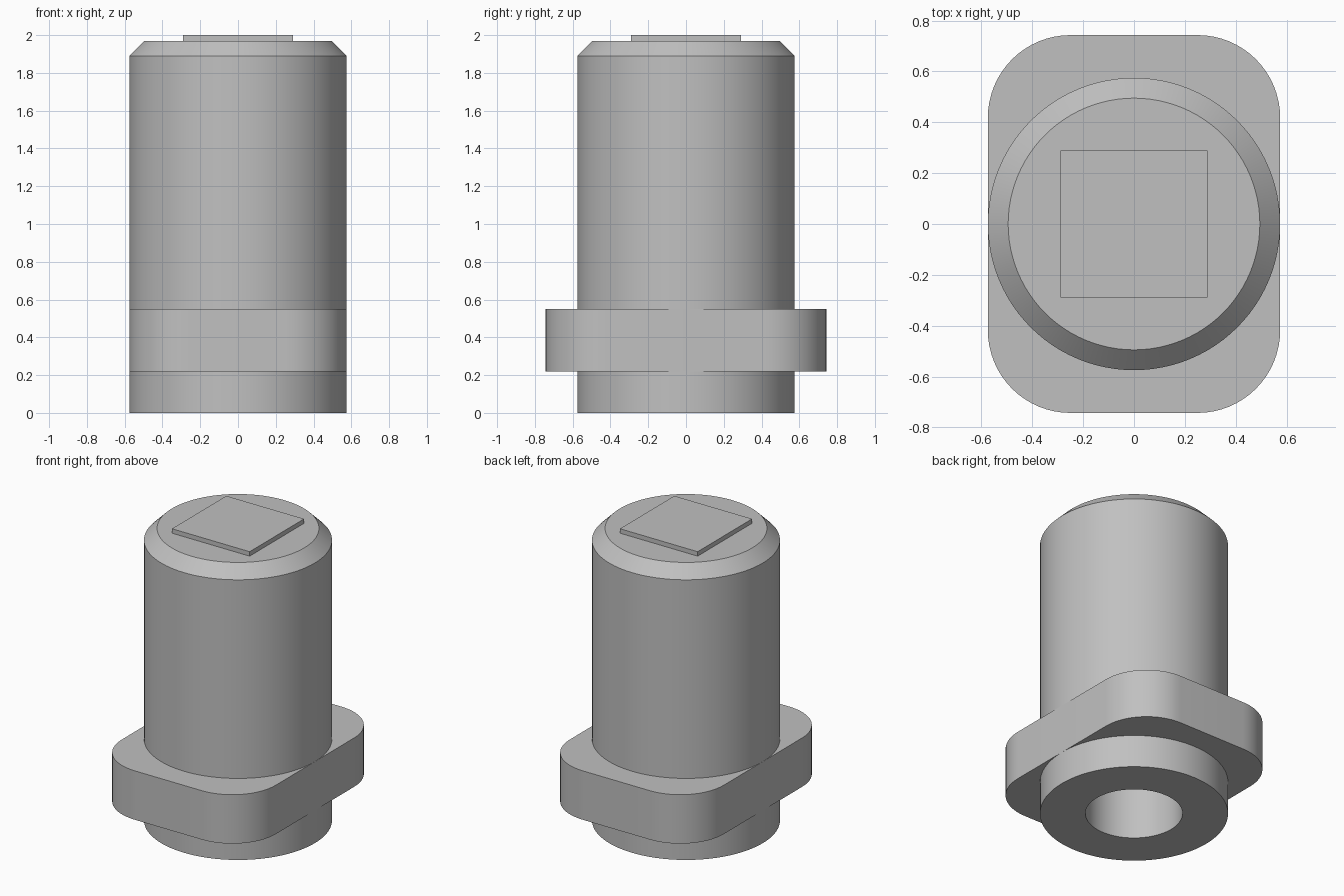
import bpy, bmesh, math
from mathutils import Vector, Matrix

cube = bpy.data.objects.get("Cube")
if cube:
    bpy.data.objects.remove(cube, do_unlink=True)

SEGMENTS = 96
RADIUS, BORE = 0.575, 0.297

grey = bpy.data.materials.new("plain grey")
grey.use_nodes = True
colour = (0.53, 0.53, 0.53, 1)
grey.diffuse_color = colour
grey.node_tree.nodes["Principled BSDF"].inputs["Base Color"].default_value = colour


def finish(bm, name, smooth=True):
    """Turn a bmesh into a named, coloured object."""
    bmesh.ops.remove_doubles(bm, verts=bm.verts, dist=1e-5)
    bmesh.ops.recalc_face_normals(bm, faces=bm.faces)
    mesh = bpy.data.meshes.new(name)
    bm.to_mesh(mesh)
    bm.free()
    mesh.materials.append(grey)
    obj = bpy.data.objects.new(name, mesh)
    bpy.context.collection.objects.link(obj)
    if smooth:
        bpy.ops.object.select_all(action="DESELECT")
        obj.select_set(True)
        bpy.context.view_layer.objects.active = obj
        bpy.ops.object.shade_smooth_by_angle(angle=math.radians(30))
    return obj


def lathe(name, profile):
    """Revolve (radius, height) points around the z axis."""
    bm = bmesh.new()
    verts = [bm.verts.new((r, 0, z)) for r, z in profile]
    edges = [bm.edges.new(pair) for pair in zip(verts, verts[1:])]
    bmesh.ops.spin(bm, geom=verts + edges, cent=(0, 0, 0), axis=(0, 0, 1),
                   angle=math.tau, steps=SEGMENTS, use_duplicate=False)
    return finish(bm, name)


# Chamfered barrel with a blind bore from below
lathe("barrel", [(0, 1.6), (BORE, 1.6), (BORE, 0), (RADIUS, 0),
                 (RADIUS, 1.89), (0.495, 1.97), (0, 1.97)])

# Rounded rectangular flange, opened inside so the bore stays clear
half_x, half_y, corner, low, high = RADIUS, 0.743, 0.325, 0.22, 0.55
bm = bmesh.new()
outline = []
for quarter, (sx, sy) in enumerate([(1, 1), (-1, 1), (-1, -1), (1, -1)]):
    for i in range(17):
        a = (quarter + i / 16) * math.pi / 2
        outline.append((sx * (half_x - corner) + corner * math.cos(a),
                        sy * (half_y - corner) + corner * math.sin(a)))
hole = []
for x, y in outline:
    hole.append(Vector((x, y)).normalized() * 0.45)
rings = [[bm.verts.new((p[0], p[1], z)) for p in loop]
         for loop, z in ((outline, low), (outline, high), (hole, high), (hole, low))]
count = len(outline)
for k in range(4):
    a, b = rings[k], rings[(k + 1) % 4]
    for i in range(count):
        j = (i + 1) % count
        bm.faces.new((a[i], a[j], b[j], b[i]))
finish(bm, "flange")

# Thin square pad on the top face
bm = bmesh.new()
bmesh.ops.create_cube(bm, size=1, matrix=Matrix.Translation((0, 0, 1.98))
                      @ Matrix.Diagonal((0.58, 0.58, 0.04, 1)))
finish(bm, "top_pad", smooth=False)
